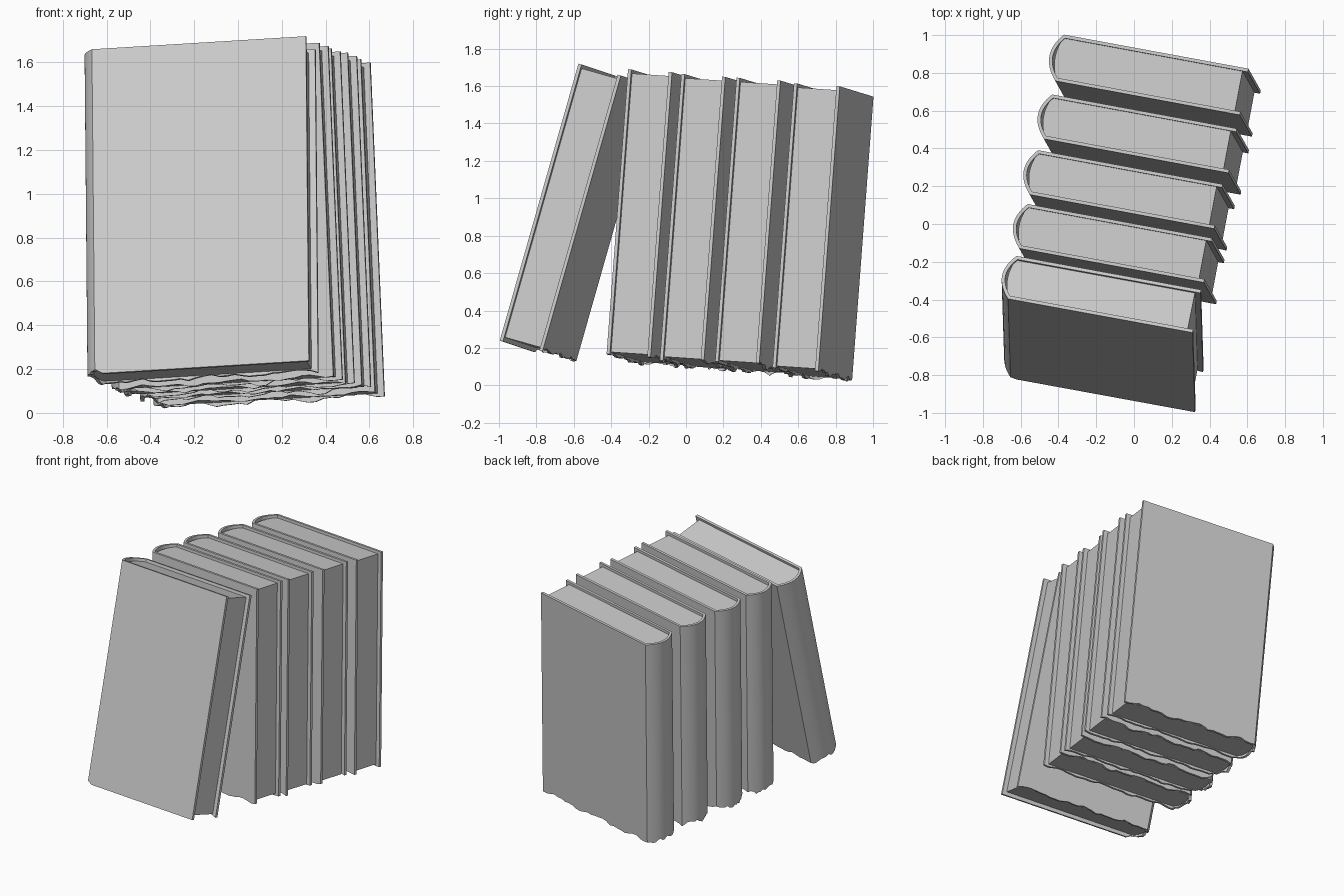
import bpy, bmesh, math, random
from mathutils import Vector, Matrix

random.seed(4)
if "Cube" in bpy.data.objects:
    bpy.data.objects.remove(bpy.data.objects["Cube"])

grey = bpy.data.materials.new("light grey")
grey.use_nodes = True
grey.diffuse_color = (0.6, 0.6, 0.6, 1)
grey.node_tree.nodes["Principled BSDF"].inputs["Base Color"].default_value = (0.6, 0.6, 0.6, 1)

WIDTH, HEIGHT, BOARD, BULGE = 0.995, 1.54, 0.018, 0.055
COVER_STEPS, SPINE_STEPS = 28, 16


def finish(name, bm, frame):
    mesh = bpy.data.meshes.new(name)
    bm.to_mesh(mesh)
    bm.free()
    mesh.materials.append(grey)
    obj = bpy.data.objects.new(name, mesh)
    bpy.context.collection.objects.link(obj)
    obj.matrix_world = frame
    bpy.ops.object.select_all(action='DESELECT')
    obj.select_set(True)
    bpy.context.view_layer.objects.active = obj
    return obj


def spine_curve(depth, bulge, inset=0.0):
    """Rounded spine points from the front board to the back board."""
    half = depth / 2 - inset
    for i in range(SPINE_STEPS + 1):
        s = 2 * i / SPINE_STEPS - 1
        yield -WIDTH - bulge * (1 - s * s), depth / 2 + s * half


def worn(x, amount, phase):
    """Uneven height of a frayed bottom edge."""
    wave = 0.5 + 0.3 * math.sin(17 * x + phase) + 0.2 * math.sin(41 * x + 2 * phase)
    return amount * (0.7 * wave + 0.3 * random.random())


def make_case(name, frame, depth, front_wear, phase):
    # Boards and spine are one folded sheet, thickened inwards
    steps = [i / COVER_STEPS for i in range(COVER_STEPS)]
    path = [(-WIDTH * f, 0, front_wear) for f in steps]
    path += [(w, t, 0.045) for w, t in spine_curve(depth, BULGE)]
    path += [(-WIDTH * f, depth, 0.035) for f in reversed(steps)]
    bm = bmesh.new()
    columns = []
    for w, t, wear in path:
        low = -HEIGHT + worn(w + 2 * t, wear, phase)
        columns.append((bm.verts.new((w, t, 0)), bm.verts.new((w, t, low))))
    for (top_a, low_a), (top_b, low_b) in zip(columns, columns[1:]):
        bm.faces.new((top_a, top_b, low_b, low_a))
    obj = finish(name, bm, frame)
    solid = obj.modifiers.new("board", 'SOLIDIFY')
    solid.thickness = BOARD
    solid.offset = -1
    solid.use_even_offset = True
    bpy.ops.object.modifier_apply(modifier=solid.name)
    bpy.ops.object.shade_smooth_by_angle(angle=math.radians(30))


def make_pages(name, frame, depth):
    # Page block with a rounded back, set in from the boards
    inset = BOARD - 0.001
    outline = [(-0.03, inset)] + list(spine_curve(depth, 0.025, inset)) + [(-0.03, depth - inset)]
    bm = bmesh.new()
    face = bm.faces.new([bm.verts.new((w, t, -HEIGHT + 0.025)) for w, t in outline])
    raised = bmesh.ops.extrude_face_region(bm, geom=[face])["geom"]
    bmesh.ops.translate(bm, vec=(0, 0, HEIGHT - 0.045),
                        verts=[v for v in raised if isinstance(v, bmesh.types.BMVert)])
    bmesh.ops.recalc_face_normals(bm, faces=bm.faces)
    finish(name, bm, frame)
    bpy.ops.object.shade_smooth_by_angle(angle=math.radians(30))


def book_frame(corner, along, up):
    w = Vector(along).normalized()
    t = Vector(up).cross(w).normalized()
    u = w.cross(t)
    frame = Matrix((w, t, u)).transposed().to_4x4()
    frame.translation = corner
    return frame


# Leaning front book, then four nearly upright ones: top corner and depth
row_along, row_up = (0.975, -0.18, 0.055), (-0.042, 0.075, 0.996)
books = [
    ((0.31, -0.575, 1.72), 0.24, (0.983, -0.18, 0.06), (-0.01, 0.42, 1.48), 0),
    ((0.37, -0.31, 1.69), 0.24, row_along, row_up, 0.025),
    ((0.425, -0.025, 1.665), 0.24, row_along, row_up, 0.025),
    ((0.5, 0.27, 1.645), 0.24, row_along, row_up, 0.025),
    ((0.56, 0.577, 1.615), 0.25, row_along, row_up, 0.025),
]
for number, (corner, depth, along, up, wear) in enumerate(books, 1):
    frame = book_frame(corner, along, up)
    make_case(f"book_{number}_case", frame, depth, wear, 1.7 * number)
    make_pages(f"book_{number}_pages", frame, depth)
